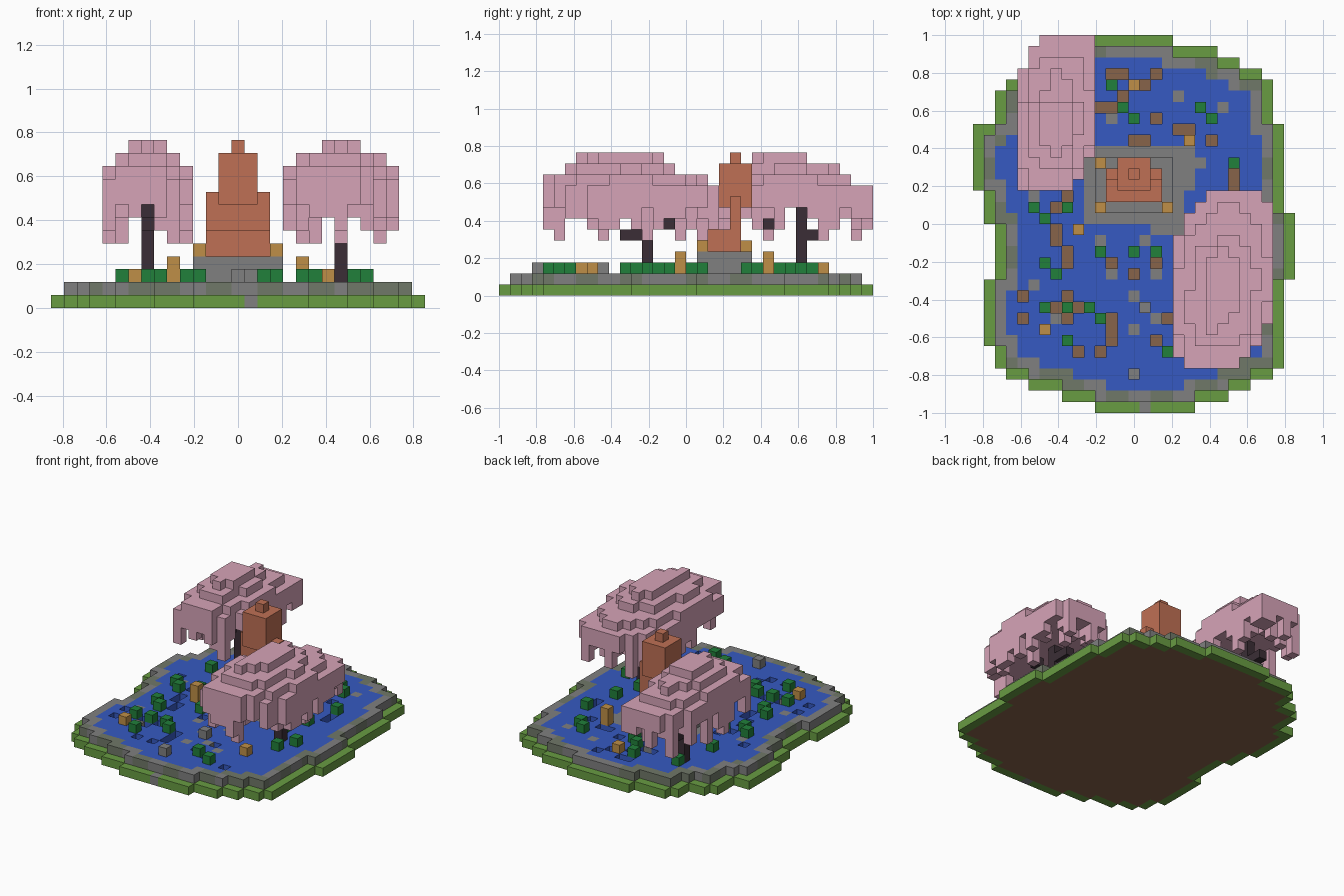
import bpy
import bmesh
import random
from mathutils import Vector

random.seed(11)
UNIT = 1 / 17          # edge of one block
FIRST_ROW = -17

if "Cube" in bpy.data.objects:
    bpy.data.objects.remove(bpy.data.objects["Cube"], do_unlink=True)


def make_material(name, rgb):
    """Flat material from display colour values, stored as linear."""
    linear = [((c + 0.055) / 1.055) ** 2.4 for c in rgb] + [1.0]
    mat = bpy.data.materials.new(name)
    mat.use_nodes = True
    mat.diffuse_color = linear
    mat.node_tree.nodes["Principled BSDF"].inputs["Base Color"].default_value = linear
    return mat


MATERIALS = {
    "grass_green": make_material("grass_green", (.41, .61, .26)),
    "soil_brown": make_material("soil_brown", (.53, .39, .29)),
    "water_blue": make_material("water_blue", (.21, .35, .76)),
    "stone_grey": make_material("stone_grey", (.50, .50, .50)),
    "mossy_grey": make_material("mossy_grey", (.44, .47, .41)),
    "blossom_pink": make_material("blossom_pink", (.84, .64, .72)),
    "bark_dark": make_material("bark_dark", (.23, .18, .21)),
    "clay_orange": make_material("clay_orange", (.75, .44, .33)),
    "lantern_tan": make_material("lantern_tan", (.75, .56, .28)),
    "leaf_green": make_material("leaf_green", (.13, .50, .23)),
}

occupied = set()
parts = []


def add_part(name, colour, blocks):
    """Register a part; blocks already taken by earlier parts are skipped."""
    blocks = set(blocks) - occupied
    occupied.update(blocks)
    parts.append((name, colour, blocks))


def box(x0, x1, y0, y1, z0, z1):
    """Blocks of a cuboid, all limits included."""
    return {(x, y, z) for x in range(x0, x1 + 1)
            for y in range(y0, y1 + 1) for z in range(z0, z1 + 1)}


def lift(cells, z0, z1=None):
    top = z0 if z1 is None else z1
    return {(x, y, z) for x, y in cells for z in range(z0, top + 1)}


def erode(cells, diagonal):
    """Cells whose neighbours are all present."""
    near = [(a, b) for a in (-1, 0, 1) for b in (-1, 0, 1) if diagonal or a * b == 0]
    return {(x, y) for x, y in cells if all((x + a, y + b) in cells for a, b in near)}


def runs(pairs):
    return [value for value, count in pairs for _ in range(count)]


def build(name, colour, blocks):
    """Mesh of the outer block faces only."""
    bm = bmesh.new()
    corners = {}

    def vert(p):
        if p not in corners:
            x, y, z = p
            corners[p] = bm.verts.new(Vector((x - 0.5, y, z)) * UNIT)
        return corners[p]

    for block in sorted(blocks):
        for axis in range(3):
            for side in (0, 1):
                other = list(block)
                other[axis] += 2 * side - 1
                if tuple(other) in occupied:
                    continue
                loop = []
                for a, b in ((0, 0), (1, 0), (1, 1), (0, 1)):
                    p = list(block)
                    p[axis] += side
                    p[(axis + 1) % 3] += a
                    p[(axis + 2) % 3] += b
                    loop.append(vert(tuple(p)))
                bm.faces.new(loop if side else loop[::-1])
    mesh = bpy.data.meshes.new(name)
    bm.to_mesh(mesh)
    bm.free()
    mesh.materials.append(MATERIALS[colour])
    bpy.context.collection.objects.link(bpy.data.objects.new(name, mesh))


# Island outline, row by row from the front edge to the back
left = runs([(-3, 1), (-6, 1), (-9, 1), (-11, 1), (-12, 2), (-13, 6), (-12, 5), (-13, 3),
             (-14, 6), (-12, 3), (-11, 1), (-9, 2), (-8, 1), (-4, 1)])
right = runs([(5, 1), (8, 1), (10, 1), (12, 1), (13, 8), (14, 6), (13, 8),
              (12, 4), (11, 1), (9, 1), (7, 1), (3, 1)])
island = {(x, FIRST_ROW + row) for row, (a, b) in enumerate(zip(left, right))
          for x in range(a, b + 1)}
raised = erode(island, False)
pond = erode(raised, True)

# Grass ring with one stone, and the soil bed
add_part("edge_stone", "stone_grey", {(1, FIRST_ROW, 0)})
add_part("grass_ring", "grass_green", lift(island - raised, 0))
add_part("soil_bed", "soil_brown", lift(raised, 0))

# Rim stones in alternating patches of plain and mossy stone
rim = raised - pond
plain = {(x, y) for x, y in rim if random.Random(x // 2 * 50 + y // 2).random() < 0.45}
add_part("rim_stones", "stone_grey", lift(plain, 1))
add_part("rim_mossy_stones", "mossy_grey", lift(rim - plain, 1))

# Pond with pebbles and holes down to the soil
pits = {(-2, 13), (-1, 13), (2, 13), (1, 12), (-1, 11), (-3, 10), (-2, 10), (2, 9),
        (4, 8), (5, 8), (0, 7), (1, 7), (7, 7), (9, 3), (9, 4), (-10, 3), (-6, 2),
        (-7, 1), (-7, -1), (-7, -2), (-6, -3), (-6, -4), (-2, -4), (0, -5), (2, -4),
        (-10, -7), (-6, -7), (-7, -8), (-6, -9), (-10, -9), (-5, -8), (-2, -9),
        (-2, -10), (-2, -11), (3, -9), (2, -11), (-5, -12), (-3, -12), (4, -12), (7, -13)}
pebbles = {(4, 11), (8, 10), (6, 5), (-2, 9), (-9, 2), (0, -7), (0, -10), (0, -14),
           (2, -9), (4, -10), (2, -5), (-2, -5), (-9, -6), (-3, -2), (1, -2), (-7, -9)}
add_part("island_floor", "stone_grey", box(-4, 4, 0, 6, 1, 1) | box(5, 5, 3, 6, 1, 1)
         | box(2, 4, -1, -1, 1, 1))
add_part("pond_pebbles", "stone_grey", lift(pebbles, 1))
add_part("pond_water", "water_blue", lift(pond - pits, 1))
add_part("pond_rocks", "stone_grey", lift({(0, -14), (1, -8)}, 2))

# Stone pedestal
add_part("pedestal", "stone_grey", box(-3, 3, 1, 5, 2, 3))

# Seated clay statue: legs, body, head and top knot
add_part("statue_legs", "clay_orange", box(-2, 2, 2, 4, 4, 5))
add_part("statue_body", "clay_orange", box(-2, 2, 4, 4, 6, 8))
add_part("statue_head", "clay_orange", box(-1, 1, 3, 5, 8, 11))
add_part("statue_top_knot", "clay_orange", {(0, 4, 12)})

# Lanterns on the pedestal corners and in the pond
add_part("pedestal_lanterns", "lantern_tan", lift({(-3, 5), (-3, 1), (3, 1)}, 4))
add_part("low_lanterns", "lantern_tan", lift({(0, 12), (-8, -10), (7, -9)}, 2))
add_part("tall_lanterns", "lantern_tan", lift({(5, 7), (-5, -1)}, 2, 3))

# Trees: trunk with branches first, blossom around them
add_part("left_trunk", "bark_dark", lift({(8, -4)}, 2, 8) | box(8, 8, -6, -5, 5, 5)
         | {(8, -7, 7), (8, -3, 6), (8, -2, 6)})
add_part("right_trunk", "bark_dark", lift({(-7, 10)}, 2, 8) | box(-7, -7, 7, 8, 6, 6)
         | {(-7, 11, 5), (-7, 12, 5)})


def canopy(cx, cy, rx, ry, power, strands):
    """Stepped, slightly skewed blossom dome with long hanging strands."""
    blocks = lift(strands, 5, 8)
    for x in range(int(cx - rx), int(cx + rx) + 2):
        for y in range(int(cy - ry) - 1, int(cy + ry) + 2):
            dx, dy = (x - cx) / rx, (y + 0.5 - cy) / ry
            outside = max(abs(dx), abs(dy)) > 1
            if outside or abs(dx) ** power + abs(dy) ** power - .45 * dx * dy > 1:
                continue
            e = dx * dx + (dy + 1 / ry) ** 2 - .3 * dx * dy + random.uniform(-.08, .08)
            top = 13 if e < .16 else 12 if e < .42 else 11 if e < .86 else 10
            low = 8 if e < .6 else random.choice((6, 7, 7, 8, 8))
            blocks |= lift({(x, y)}, low, top - 1)
    return blocks


add_part("left_blossom", "blossom_pink",
         canopy(8, -5, 4.5, 8, 2.8, {(6, -8), (8, -12), (5, -1), (11, -4), (6, 1)}))
add_part("right_blossom", "blossom_pink",
         canopy(-7, 10, 3.5, 7, 3.6, {(-10, 7), (-5, 4), (-4, 12), (-9, 15), (-10, 10)}))

# Lily bushes standing on the pond
bushes = {(-2, 12), (-1, 10), (0, 9), (6, 10), (7, 9), (9, 5), (-9, 1), (-8, 0), (-6, 1),
          (-8, -4), (-7, -5), (-3, -3), (0, -3), (2, -3), (-8, -8), (-6, -8), (-4, -8),
          (-3, -9), (-6, -11), (3, -12), (5, -13), (7, -2), (9, -6), (10, -4), (8, 1),
          (-5, 8), (-7, 11), (-8, 6)}
add_part("lily_bushes", "leaf_green", lift(bushes, 2))

for part in parts:
    build(*part)
